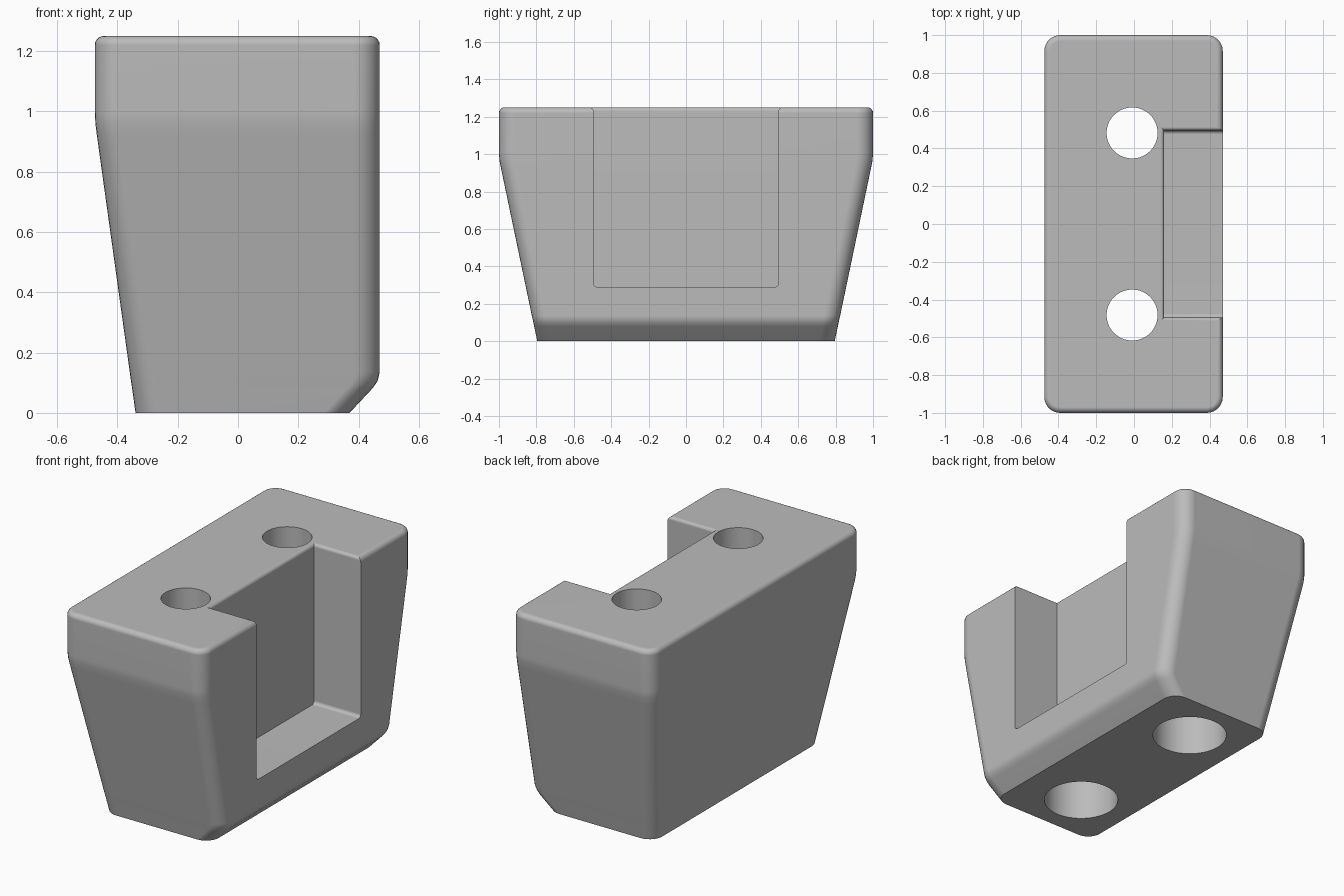
import bpy, bmesh
from math import sin, cos, pi, radians

old = bpy.data.objects.get("Cube")
if old:
    bpy.data.objects.remove(old, do_unlink=True)

grey = bpy.data.materials.new("plain grey")
grey.use_nodes = True
COLOR = (0.5, 0.5, 0.5, 1)
grey.diffuse_color = COLOR
grey.node_tree.nodes["Principled BSDF"].inputs["Base Color"].default_value = COLOR


def rectangle(x0, x1, half_y, radius=0, steps=7):
    """Outline of a rectangle, with rounded corners if a radius is given."""
    corners = [(x1, half_y), (x0, half_y), (x0, -half_y), (x1, -half_y)]
    if not radius:
        return corners
    points = []
    for i, (x, y) in enumerate(corners):
        cx = x - radius if x == x1 else x + radius
        cy = y - radius if y > 0 else y + radius
        for k in range(steps + 1):
            a = (i + k / steps) * pi / 2
            points.append((cx + radius * cos(a), cy + radius * sin(a)))
    return points


def loft(name, rings):
    """Skin a closed solid over (z, outline) rings, bottom to top."""
    bm = bmesh.new()
    loops = [[bm.verts.new((x, y, z)) for x, y in outline] for z, outline in rings]
    n = len(loops[0])
    for a, b in zip(loops, loops[1:]):
        for i in range(n):
            j = (i + 1) % n
            bm.faces.new((a[i], a[j], b[j], b[i]))
    bm.faces.new(loops[0][::-1])
    bm.faces.new(loops[-1])
    bmesh.ops.recalc_face_normals(bm, faces=bm.faces)
    mesh = bpy.data.meshes.new(name)
    bm.to_mesh(mesh)
    bm.free()
    mesh.materials.append(grey)
    obj = bpy.data.objects.new(name, mesh)
    bpy.context.collection.objects.link(obj)
    return obj


def circle(cx, cy, r, steps=64):
    return [(cx + r * cos(2 * pi * i / steps), cy + r * sin(2 * pi * i / steps))
            for i in range(steps)]


TOP, EDGE = 1.25, 0.03
QUARTER = [i * pi / 10 for i in range(6)]

# Tapered body: chamfered foot, sloping sides, upright collar, rounded top edge
body_rings = [(z, rectangle(x0, x1, hy, 0.085)) for z, x0, x1, hy in (
    (0, -0.34, 0.37, 0.795),
    (0.08, -0.351, 0.445, 0.812),
    (0.105, -0.355, 0.463, 0.817),
    (0.135, -0.359, 0.47, 0.824),
    (0.92, -0.468, 0.47, 0.988),
    (0.96, -0.473, 0.47, 0.996),
    (1.0, -0.475, 0.47, 1.0))]
for a in QUARTER:
    inset = EDGE * (1 - cos(a))
    body_rings.append((TOP - EDGE + EDGE * sin(a),
                       rectangle(-0.475 + inset, 0.47 - inset, 1 - inset, 0.085 - inset)))
body = loft("body", body_rings)

# Side notch: small fillets at the floor, flared rim at the top
FILLET, WALL, HALF, FLOOR = 0.02, 0.16, 0.495, 0.29
notch_rings = []
for a in QUARTER:
    notch_rings.append((FLOOR + FILLET * (1 - cos(a)),
                        rectangle(WALL, 0.6, HALF - FILLET * (1 - sin(a)))))
for a in QUARTER:
    out = FILLET * (1 - cos(a))
    notch_rings.append((TOP - FILLET + FILLET * sin(a),
                        rectangle(WALL - out, 0.6, HALF + out)))
notch_rings.append((TOP + 0.1, rectangle(WALL - FILLET, 0.6, HALF + FILLET)))
cutters = [loft("notch_cutter", notch_rings)]

# Two bolt holes with wide counterbores from below
for side, y in (("front", -0.482), ("back", 0.482)):
    wide, narrow = circle(-0.01, y, 0.21), circle(-0.01, y, 0.135)
    cutters.append(loft(side + "_hole_cutter", [
        (-0.1, wide), (0.26, wide), (0.26, narrow), (TOP + 0.1, narrow)]))

# Cut the body, then bake the cuts and drop the cutters
for cutter in cutters:
    cut = body.modifiers.new(cutter.name, 'BOOLEAN')
    cut.operation = 'DIFFERENCE'
    cut.solver = 'EXACT'
    cut.object = cutter
bpy.context.view_layer.update()
graph = bpy.context.evaluated_depsgraph_get()
finished = bpy.data.meshes.new_from_object(body.evaluated_get(graph))
body.modifiers.clear()
body.data = finished
finished.materials.clear()
finished.materials.append(grey)
for poly in finished.polygons:
    poly.material_index = 0
for cutter in cutters:
    bpy.data.objects.remove(cutter, do_unlink=True)

# Smooth fillets, crisp cut edges
bpy.ops.object.select_all(action='DESELECT')
body.select_set(True)
bpy.context.view_layer.objects.active = body
bpy.ops.object.shade_smooth_by_angle(angle=radians(30))
weights = body.modifiers.new("flat_faces", 'WEIGHTED_NORMAL')
weights.keep_sharp = True
